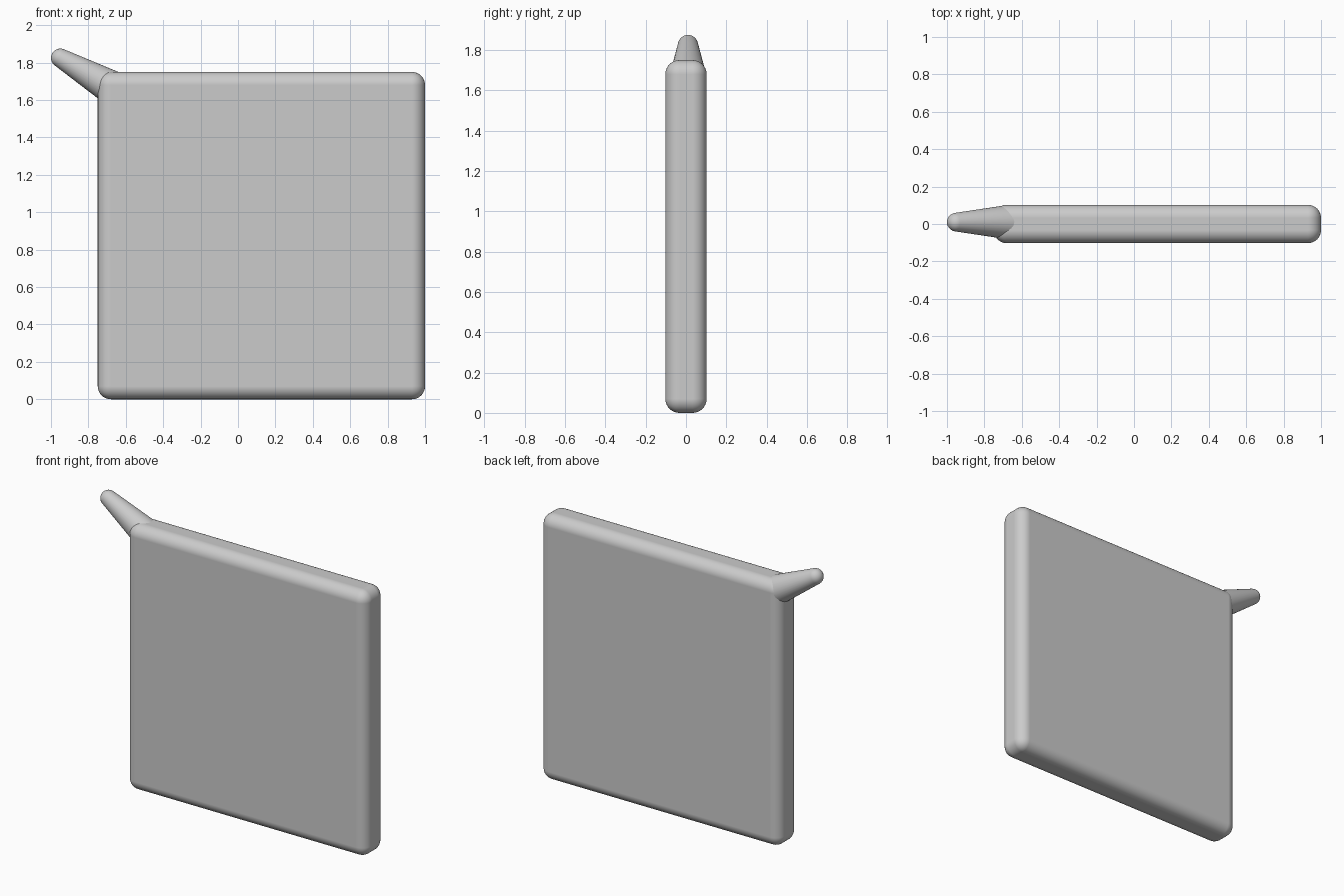
import bpy, bmesh, math
from mathutils import Vector, Matrix

if "Cube" in bpy.data.objects:
    bpy.data.objects.remove(bpy.data.objects["Cube"])


def finish(name, bm):
    bmesh.ops.recalc_face_normals(bm, faces=bm.faces)
    mesh = bpy.data.meshes.new(name)
    bm.to_mesh(mesh)
    bm.free()
    obj = bpy.data.objects.new(name, mesh)
    bpy.context.collection.objects.link(obj)
    for p in mesh.polygons:
        p.use_smooth = True
    return obj


# rounded upright slab
bm = bmesh.new()
bmesh.ops.create_cube(bm, size=1, matrix=Matrix.Translation((0.125, 0, 0.875))
                      @ Matrix.Diagonal((1.75, 0.205, 1.75, 1)))
slab = finish("slab", bm)
bevel = slab.modifiers.new("rounded_edges", 'BEVEL')
bevel.width = 0.07
bevel.segments = 8
bevel.harden_normals = True

# tapered spout with a domed tip, revolved around its own axis
tip_r, base_r, length, sides, steps = 0.05, 0.092, 0.32, 32, 7
taper = math.atan((base_r - tip_r) / length)
profile = [(0, tip_r)]
for i in range(1, steps + 1):
    a = (math.pi / 2 - taper) * i / steps
    profile.append((tip_r * math.sin(a), tip_r * math.cos(a)))
profile += [(base_r, -length), (0, -length)]

bm = bmesh.new()
verts = [bm.verts.new((r, 0, z)) for r, z in profile]
edges = [bm.edges.new(pair) for pair in zip(verts, verts[1:])]
bmesh.ops.spin(bm, geom=verts + edges, cent=(0, 0, 0), axis=(0, 0, 1),
               angle=2 * math.pi, steps=sides)
bmesh.ops.remove_doubles(bm, verts=bm.verts, dist=1e-4)
spout = finish("corner_spout", bm)
spout.location = (-0.95, 0.01, 1.825)
spout.rotation_euler = (0, -math.radians(60), 0)

bpy.ops.object.select_all(action='DESELECT')
spout.select_set(True)
bpy.context.view_layer.objects.active = spout
bpy.ops.object.shade_smooth_by_angle(angle=math.radians(40))
